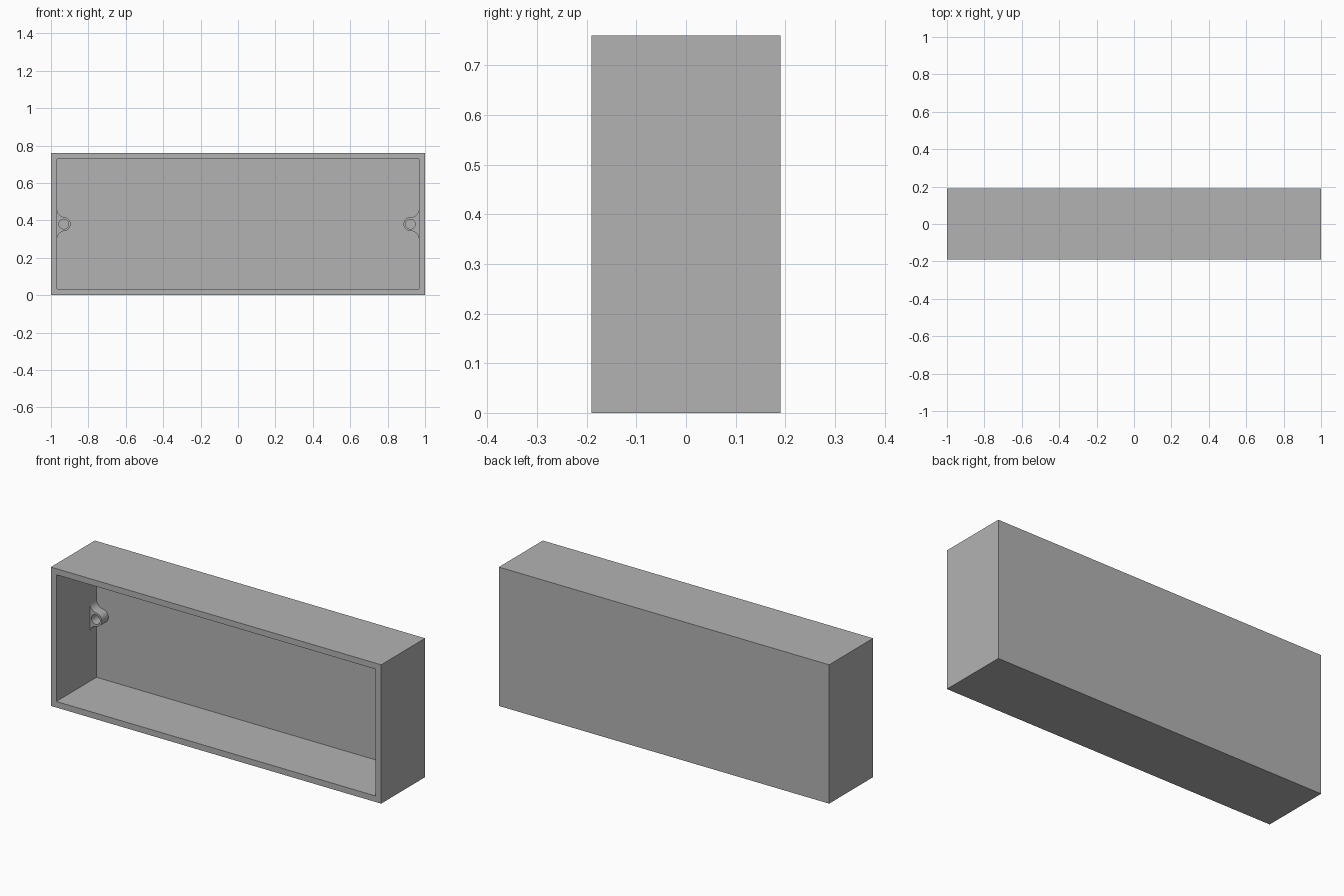
import bpy, bmesh, math
from mathutils import Vector

if "Cube" in bpy.data.objects:
    bpy.data.objects.remove(bpy.data.objects["Cube"], do_unlink=True)

W, D, H = 2.0, 0.38, 0.76      # outer size
WALL = 0.033                   # wall and back thickness
BOSS_FRONT = 0.10              # y of the boss front faces
BOSS_R, HOLE_R, FILLET_R = 0.037, 0.026, 0.043

grey = bpy.data.materials.new("Plain grey")
grey.use_nodes = True
grey.diffuse_color = (0.45, 0.45, 0.45, 1)
grey.node_tree.nodes["Principled BSDF"].inputs["Base Color"].default_value = grey.diffuse_color


def add_object(name, bm):
    bmesh.ops.recalc_face_normals(bm, faces=bm.faces)
    mesh = bpy.data.meshes.new(name)
    bm.to_mesh(mesh)
    bm.free()
    mesh.materials.append(grey)
    obj = bpy.data.objects.new(name, mesh)
    bpy.context.collection.objects.link(obj)
    return obj


def arc(centre, radius, start, end, steps):
    angles = [start + (end - start) * i / steps for i in range(steps + 1)]
    return [(centre[0] + radius * math.cos(a), centre[1] + radius * math.sin(a)) for a in angles]


# Open-fronted tray: inset the front face and push it back
bm = bmesh.new()
bmesh.ops.create_cube(bm, size=1)
bmesh.ops.scale(bm, vec=(W, D, H), verts=bm.verts)
bmesh.ops.translate(bm, vec=(0, 0, H / 2), verts=bm.verts)
bm.normal_update()
front = min(bm.faces, key=lambda f: f.calc_center_median().y)
bmesh.ops.inset_region(bm, faces=[front], thickness=WALL, use_even_offset=True)
floor = bmesh.ops.extrude_discrete_faces(bm, faces=[front])["faces"][0]
bmesh.ops.translate(bm, vec=(0, D - WALL, 0), verts=floor.verts)
add_object("tray", bm)


def screw_boss(name, side, centre_x):
    """Round boss blended into the side wall by two fillets, with a screw hole."""
    wall_x = W / 2 - WALL
    d = wall_x - centre_x
    h = math.sqrt((BOSS_R + FILLET_R) ** 2 - (d - FILLET_R) ** 2)
    join = math.atan2(h, d - FILLET_R)
    lower = arc((FILLET_R, -h), FILLET_R, math.pi, join, 12)
    nose = arc((d, 0), BOSS_R, join - math.pi, math.pi - join, 32)
    upper = [(u, -v) for u, v in reversed(lower)]
    outline = lower + nose[1:-1] + upper
    hole = arc((d, 0), HOLE_R, 0, 2 * math.pi, 32)[:-1]

    bm = bmesh.new()
    edges = []
    for loop in (outline, hole):
        verts = [bm.verts.new((side * (wall_x - u), BOSS_FRONT, H / 2 + v)) for u, v in loop]
        edges += [bm.edges.new((a, b)) for a, b in zip(verts, verts[1:] + verts[:1])]
    bmesh.ops.triangle_fill(bm, edges=edges, use_beauty=True, normal=Vector((0, -1, 0)))
    ext = bmesh.ops.extrude_face_region(bm, geom=bm.faces[:], use_keep_orig=True)["geom"]
    moved = [g for g in ext if isinstance(g, bmesh.types.BMVert)]
    bmesh.ops.translate(bm, vec=(0, D / 2 - WALL - BOSS_FRONT, 0), verts=moved)
    obj = add_object(name, bm)
    bpy.ops.object.select_all(action="DESELECT")
    obj.select_set(True)
    bpy.context.view_layer.objects.active = obj
    bpy.ops.object.shade_smooth_by_angle(angle=math.radians(30))


# Screw bosses, the left one standing slightly further from its wall
screw_boss("left_screw_boss", 1, 0.922)
screw_boss("right_screw_boss", -1, 0.932)
